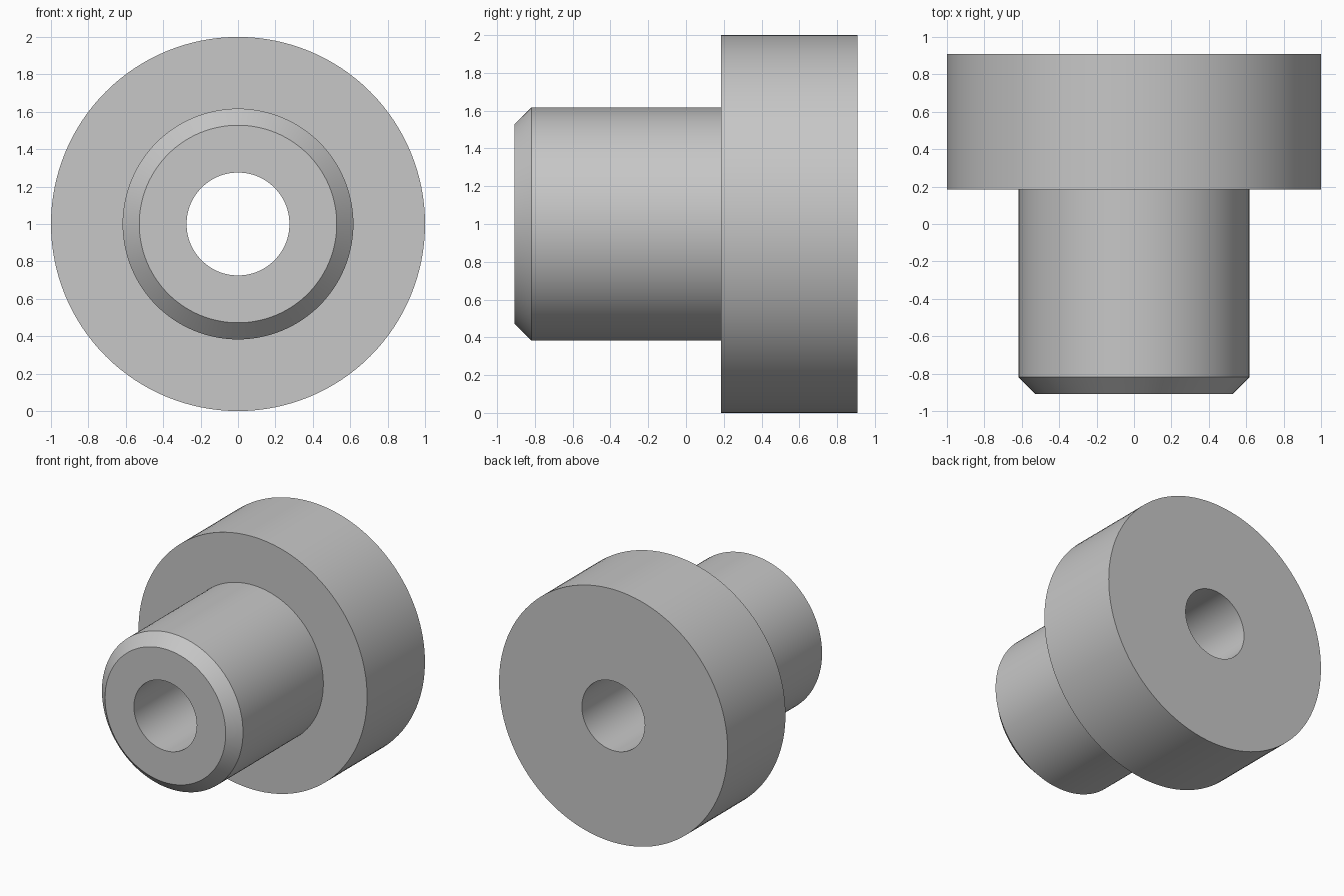
import bpy, bmesh, math

cube = bpy.data.objects.get("Cube")
if cube:
    bpy.data.objects.remove(cube, do_unlink=True)

# Plain grey material
grey = bpy.data.materials.new("plain_grey")
grey.use_nodes = True
colour = (0.57, 0.57, 0.57, 1)
grey.diffuse_color = colour
grey.node_tree.nodes["Principled BSDF"].inputs["Base Color"].default_value = colour

SEGMENTS = 128
BORE, SHANK, TIP, FLANGE = 0.275, 0.617, 0.528, 1.0
FRONT, CHAMFER_END, SHOULDER, BACK = -0.908, -0.819, 0.185, 0.908

# Closed half-section as (radius, y): chamfered shank, shoulder, flange, bore
profile = [
    (BORE, FRONT), (TIP, FRONT), (SHANK, CHAMFER_END), (SHANK, SHOULDER),
    (FLANGE, SHOULDER), (FLANGE, BACK), (BORE, BACK),
]


def lathe(name, section, material):
    """Revolve a closed section around the horizontal y axis at z = 1."""
    bm = bmesh.new()
    rings = []
    for i in range(SEGMENTS):
        a = math.tau * i / SEGMENTS
        rings.append([bm.verts.new((r * math.cos(a), y, 1 + r * math.sin(a)))
                      for r, y in section])
    n = len(section)
    for i, ring in enumerate(rings):
        after = rings[(i + 1) % SEGMENTS]
        for j in range(n):
            k = (j + 1) % n
            bm.faces.new((ring[j], ring[k], after[k], after[j]))
    bmesh.ops.recalc_face_normals(bm, faces=bm.faces)
    mesh = bpy.data.meshes.new(name)
    bm.to_mesh(mesh)
    bm.free()
    mesh.materials.append(material)
    obj = bpy.data.objects.new(name, mesh)
    bpy.context.collection.objects.link(obj)
    bpy.ops.object.select_all(action='DESELECT')
    obj.select_set(True)
    bpy.context.view_layer.objects.active = obj
    bpy.ops.object.shade_smooth_by_angle(angle=math.radians(30))
    return obj


# Flanged bushing with through bore
lathe("flanged_bushing", profile, grey)
